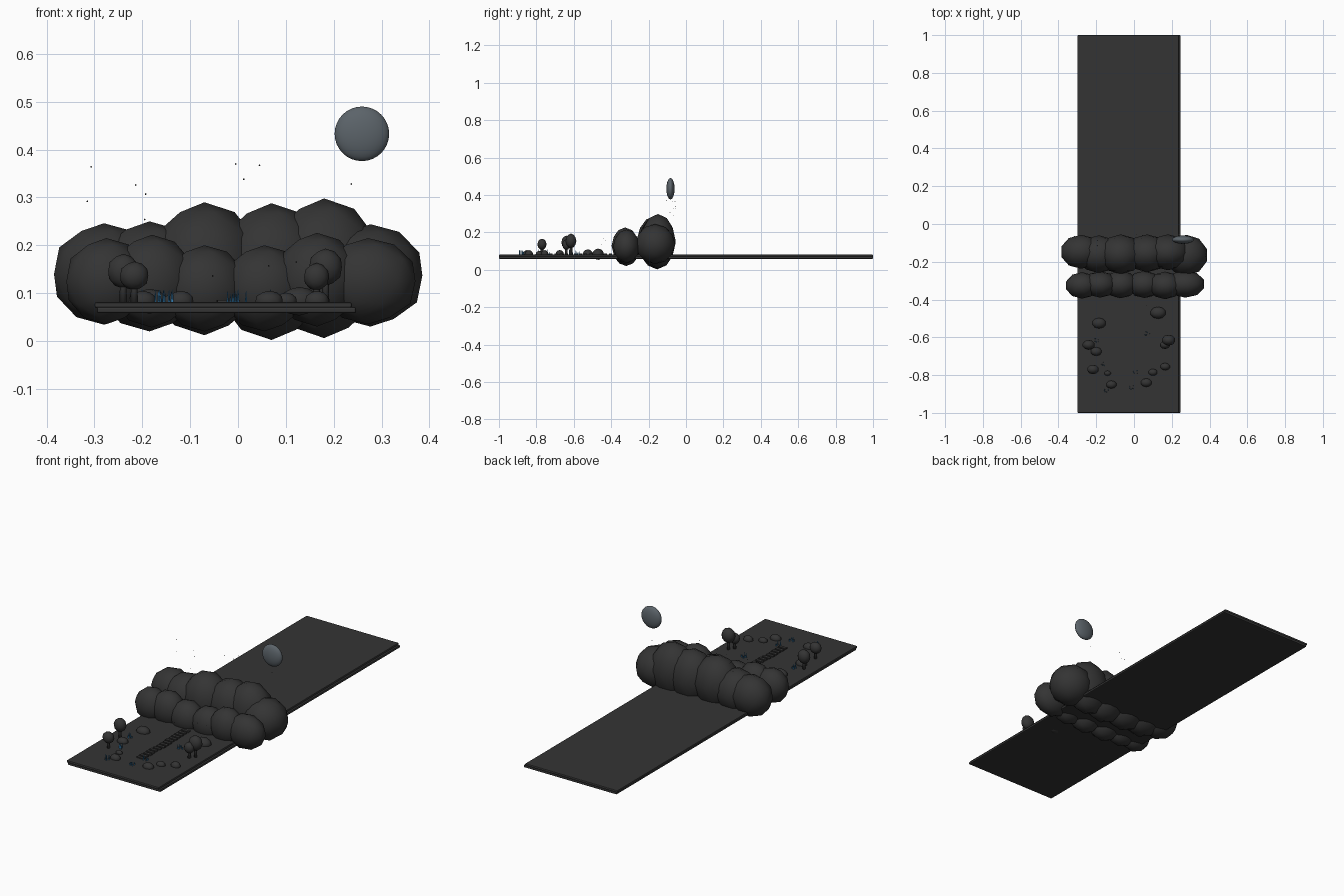
import bpy, bmesh, math, random
from mathutils import Matrix, Vector
random.seed(4)


def material(name, rgb):
    m = bpy.data.materials.new(name)
    m.diffuse_color = (*rgb, 1)
    return m


DARK = material("charcoal", (0.034, 0.034, 0.034))
MOON = material("slate_grey", (0.105, 0.125, 0.142))
BLUE = material("grass_blue", (0.035, 0.20, 0.42))


def finish(name, bm, mat, smooth=False):
    me = bpy.data.meshes.new(name)
    bm.to_mesh(me)
    bm.free()
    me.materials.append(mat)
    for p in me.polygons:
        p.use_smooth = smooth
    ob = bpy.data.objects.new(name, me)
    bpy.context.collection.objects.link(ob)
    return ob


def place(loc, size, turn=0):
    return (Matrix.Translation(loc) @ Matrix.Rotation(turn, 4, 'Z')
            @ Matrix.Diagonal((*size, 1)))


def blob(name, loc, size, mat=DARK, sub=2, turn=0, smooth=True):
    bm = bmesh.new()
    bmesh.ops.create_icosphere(bm, subdivisions=sub, radius=1, matrix=place(loc, size, turn))
    return finish(name, bm, mat, smooth)


def box(name, lo, hi, bevel=0):
    lo, hi = Vector(lo), Vector(hi)
    bm = bmesh.new()
    bmesh.ops.create_cube(bm, size=1, matrix=place((lo + hi) / 2, hi - lo))
    ob = finish(name, bm, DARK)
    if bevel:
        mod = ob.modifiers.new("soft_edge", 'BEVEL')
        mod.width, mod.segments = bevel, 2
    return ob


# ground: two thin slabs, the lower one shifted a little to the right
box("ground_top", (-0.30, -1, 0.069), (0.238, 1, 0.081), 0.004)
box("ground_base", (-0.295, -1, 0.058), (0.247, 1, 0.071), 0.004)

# hills: x, y, z, rx, ry, rz
back_row = [(-0.28, -0.147, 0.14, 0.11, 0.09, 0.106),
            (-0.185, -0.16, 0.135, 0.115, 0.10, 0.115),
            (-0.07, -0.16, 0.151, 0.12, 0.105, 0.139),
            (0.07, -0.155, 0.145, 0.12, 0.10, 0.143),
            (0.18, -0.15, 0.152, 0.12, 0.095, 0.146),
            (0.277, -0.165, 0.137, 0.114, 0.108, 0.107)]
front_row = [(-0.275, -0.325, 0.125, 0.088, 0.07, 0.09),
             (-0.18, -0.32, 0.125, 0.09, 0.07, 0.097),
             (-0.07, -0.32, 0.11, 0.09, 0.073, 0.09),
             (0.055, -0.32, 0.11, 0.09, 0.072, 0.09),
             (0.165, -0.325, 0.128, 0.09, 0.073, 0.098),
             (0.272, -0.318, 0.125, 0.104, 0.072, 0.09)]
for row, label in ((back_row, "back_hill"), (front_row, "front_hill")):
    for h in row:
        blob(label, h[:3], h[3:])

# flattened moon disc
bm = bmesh.new()
bmesh.ops.create_uvsphere(bm, u_segments=32, v_segments=16, radius=1,
                          matrix=place((0.259, -0.083, 0.433), (0.057, 0.022, 0.057)))
finish("moon", bm, MOON, True)

# trees: x, y, crown height, crown rx, rz
for x, y, z, r, rz in [(-0.24, -0.64, 0.146, 0.033, 0.036),
                       (-0.217, -0.77, 0.136, 0.031, 0.03),
                       (0.164, -0.64, 0.134, 0.027, 0.029),
                       (0.183, -0.615, 0.154, 0.036, 0.039)]:
    bm = bmesh.new()
    bmesh.ops.create_cone(bm, cap_ends=True, segments=8, radius1=0.008, radius2=0.006,
                          depth=z - 0.078, matrix=Matrix.Translation((x, y, (z + 0.078) / 2)))
    finish("tree_trunk", bm, DARK, True)
    blob("tree_crown", (x, y, z), (r, r * 0.8, rz))

# bushes: x, y, rx, rz
for x, y, r, rz in [(-0.20, -0.675, 0.030, 0.022), (-0.14, -0.79, 0.018, 0.014),
                    (0.10, -0.785, 0.024, 0.018), (-0.12, -0.85, 0.028, 0.022),
                    (0.065, -0.84, 0.030, 0.022), (-0.185, -0.525, 0.037, 0.026),
                    (0.128, -0.47, 0.042, 0.030), (0.165, -0.755, 0.026, 0.022)]:
    blob("bush", (x, y, 0.083), (r, r * 0.76, rz))

# path of planks leading to the hills
for i in range(15):
    y = -0.775 + i * 0.0265
    x = -0.02 + random.uniform(-0.004, 0.004)
    box("path_plank", (x - 0.021, y - 0.008, 0.079), (x + 0.021, y + 0.008, 0.086))

# blue grass tufts
for x, y in [(-0.145, -0.885), (-0.165, -0.74), (-0.015, -0.865),
             (0.005, -0.78), (0.07, -0.58), (-0.20, -0.615)]:
    bm = bmesh.new()
    for k in range(7):
        h = random.uniform(0.016, 0.028)
        p = (x + random.uniform(-0.013, 0.013), y + random.uniform(-0.01, 0.01), 0.08 + h / 2)
        bmesh.ops.create_cone(bm, cap_ends=True, segments=5, radius1=0.0022, radius2=0.0005,
                              depth=h, matrix=Matrix.Translation(p))
    finish("grass_tuft", bm, BLUE)

# tiny stars above the hills and sparks over the meadow
for x, z in [(-0.307, 0.364), (-0.315, 0.292), (-0.214, 0.326), (-0.193, 0.307),
             (-0.195, 0.254), (-0.005, 0.37), (0.045, 0.367), (0.012, 0.338), (0.237, 0.328)]:
    blob("star", (x, random.uniform(-0.12, -0.05), z), (0.002,) * 3, sub=1)
for x, y, z in [(0.064, -0.43, 0.157), (-0.053, -0.45, 0.136), (0.122, -0.44, 0.165)]:
    blob("spark", (x, y, z), (0.002,) * 3, sub=1)
